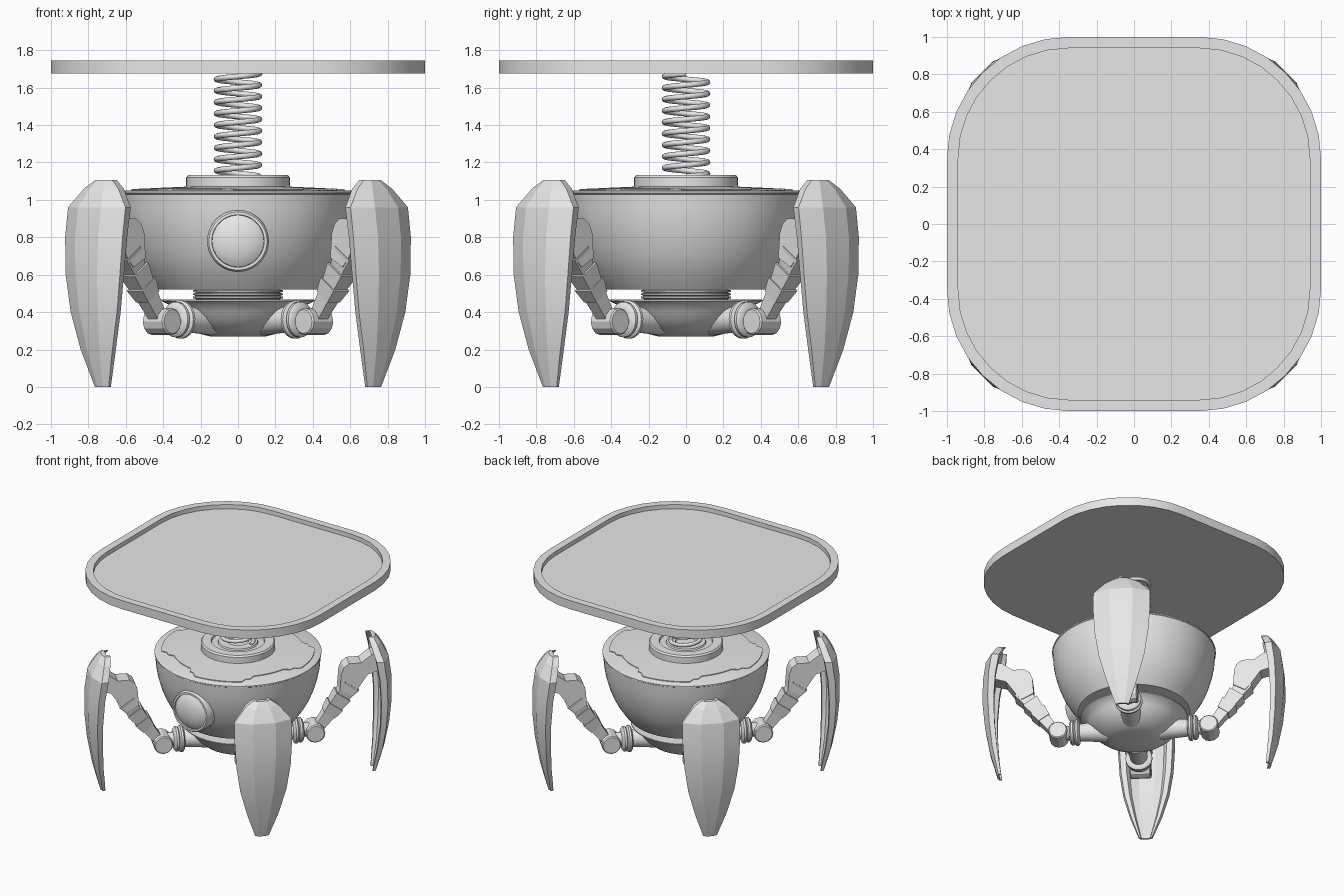
import bpy, bmesh, math
from mathutils import Matrix, Vector

if "Cube" in bpy.data.objects:
    bpy.data.objects.remove(bpy.data.objects["Cube"])

grey = bpy.data.materials.new("plain_grey")
grey.diffuse_color = (0.8, 0.8, 0.8, 1)
grey.use_nodes = True
grey.node_tree.nodes["Principled BSDF"].inputs["Base Color"].default_value = grey.diffuse_color


def finish(name, bm, smooth=35, matrix=None):
    bmesh.ops.recalc_face_normals(bm, faces=bm.faces)
    me = bpy.data.meshes.new(name)
    bm.to_mesh(me)
    bm.free()
    if matrix:
        me.transform(matrix)
    ob = bpy.data.objects.new(name, me)
    bpy.context.collection.objects.link(ob)
    me.materials.append(grey)
    if smooth:
        bpy.ops.object.select_all(action='DESELECT')
        ob.select_set(True)
        bpy.context.view_layer.objects.active = ob
        bpy.ops.object.shade_smooth_by_angle(angle=math.radians(smooth))
    return ob


def loft(rings, bm=None, wrap=False):
    """Skin closed rings of equal length; cap the ends unless wrapped."""
    bm = bm or bmesh.new()
    vs = [[bm.verts.new(p) for p in r] for r in rings]
    n = len(vs[0])
    pairs = list(zip(vs, vs[1:])) + ([(vs[-1], vs[0])] if wrap else [])
    for a, b in pairs:
        for i in range(n):
            j = (i + 1) % n
            bm.faces.new((a[i], a[j], b[j], b[i]))
    if not wrap:
        bm.faces.new(vs[0])
        bm.faces.new(vs[-1])
    return bm


def lathe(profile, seg=64):
    """Turn (radius, height) points round z."""
    return loft([[(r * math.cos(i * math.tau / seg), r * math.sin(i * math.tau / seg), z)
                  for i in range(seg)] for r, z in profile])


def prism(points, half):
    """Extrude an x-z outline sideways along y."""
    return loft([[(x, s * half, z) for x, z in points] for s in (-1, 1)])


# Tray with raised rim
def tray_ring(half, z):
    c, r = 0.35, half - 0.35
    return [(sx * c + r * math.cos(a), sy * c + r * math.sin(a), z)
            for q, (sx, sy) in enumerate(((1, 1), (-1, 1), (-1, -1), (1, -1)))
            for a in [math.pi / 2 * (q + k / 8) for k in range(9)]]

finish("tray", loft([tray_ring(1, 1.675), tray_ring(1, 1.745),
                     tray_ring(0.94, 1.745), tray_ring(0.94, 1.71)]), 30)

# Coil spring
turns, per = 9, 28
path = []
for i in range(turns * per + 1):
    a = i / per * math.tau
    path.append(Vector((0.115 * math.cos(a), 0.115 * math.sin(a), 1.125 + 0.55 * i / (turns * per))))
rings = []
for i, p in enumerate(path):
    out = Vector((p.x, p.y, 0)).normalized()
    rings.append([p + 0.015 * (out * math.cos(t) + Vector((0, 0, 1)) * math.sin(t))
                  for t in [k * math.tau / 8 for k in range(8)]])
finish("spring", loft(rings), 60)

# Bowl body, collar, neck and lower pod
finish("body", lathe([(0.2, 0.52), (0.425, 0.52), (0.47, 0.575), (0.51, 0.635), (0.54, 0.69),
                      (0.57, 0.765), (0.595, 0.85), (0.61, 0.93), (0.618, 1.03), (0.622, 1.033),
                      (0.622, 1.043), (0.605, 1.05), (0.25, 1.066)]))
finish("collar", lathe([(0.277, 1.05), (0.277, 1.12), (0.267, 1.132), (0.2, 1.132),
                        (0.195, 1.117), (0.15, 1.117), (0.145, 1.128), (0.08, 1.128), (0.075, 1.117)]))
neck = [(0.2, 0.45)]
for z in (0.47, 0.487, 0.504):
    neck += [(0.225, z), (0.24, z + 0.004), (0.24, z + 0.012), (0.225, z + 0.016)]
finish("neck", lathe(neck))
finish("lower_pod", lathe([(0.2, 0.468), (0.41, 0.468), (0.41, 0.46), (0.37, 0.44), (0.345, 0.4),
                           (0.31, 0.355), (0.26, 0.313), (0.2, 0.283), (0.15, 0.27)]))

# Notched plate on top of the body
outline = []
for i in range(96):
    k = i % 24
    r = 0.57 if k < 11 else 0.49 if 13 <= k < 22 else 0.53
    outline.append((r, i * math.tau / 96))
top = lambda r: 1.05 + (0.605 - r) * 0.0451
plate = [[(r * math.cos(a), r * math.sin(a), top(r) + dz) for r, a in ring]
         for ring, dz in ((outline, -0.004), (outline, 0.006),
                          ([(0.26, a) for _, a in outline], 0.006),
                          ([(0.26, a) for _, a in outline], -0.004))]
finish("top_plate", loft(plate, wrap=True), 20)

# Round eye on the front
face_front = Matrix.Translation((0, 0, 0.78)) @ Matrix.Rotation(math.pi / 2, 4, 'X')
finish("eye_ring", lathe([(0.165, 0.4), (0.165, 0.61), (0.155, 0.625), (0.14, 0.625), (0.138, 0.6)]),
       35, face_front)
finish("eye_lens", lathe([(0.138, 0.59), (0.138, 0.612), (0.115, 0.627), (0.08, 0.64), (0.04, 0.647),
                          (0.01, 0.649)]), 35, face_front)

# Leg blade stations: height, edge distance, half width, bulge, thickness
stations = [(0.0, 1.03, 0.052, 0.012, 0.02), (0.2, 1.07, 0.12, 0.025, 0.035),
            (0.4, 1.09, 0.175, 0.04, 0.04), (0.6, 1.098, 0.205, 0.05, 0.045),
            (0.8, 1.09, 0.217, 0.055, 0.05), (0.96, 1.068, 0.217, 0.055, 0.055),
            (1.06, 1.035, 0.13, 0.035, 0.05), (1.105, 1.015, 0.065, 0.02, 0.04)]


def blade():
    rings = []
    for z, r, w, b, t in stations:
        rings.append([(r, -w, z), (r + b, -0.4 * w, z), (r + b, 0.4 * w, z), (r, w, z),
                      (r - t, 0.93 * w, z), (r - t, 0.72 * w, z), (r - t * 0.3, 0.62 * w, z),
                      (r + b - t * 0.8, 0.3 * w, z), (r + b - t * 0.8, -0.3 * w, z),
                      (r - t * 0.3, -0.62 * w, z), (r - t, -0.72 * w, z), (r - t, -0.93 * w, z)])
    return loft(rings)


def arm():
    """Three stepped, tapering blocks from knee to bracket."""
    bm = bmesh.new()
    a, b = Vector((0.625, 0, 0.40)), Vector((0.84, 0, 0.70))
    d = (b - a).normalized()
    n = Vector((-d.z, 0, d.x))
    for t0, t1, h0, h1 in ((-0.1, 0.3, 0.035, 0.045), (0.27, 0.5, 0.05, 0.062),
                           (0.5, 0.76, 0.052, 0.064), (0.76, 1.05, 0.05, 0.068)):
        loft([[a.lerp(b, t) + n * h * s + Vector((0, h * 0.95 * y, 0))
               for s, y in ((-1, -1), (1, -1), (1, 1), (-1, 1))]
              for t, h in ((t0, h0), (t1, h1))], bm)
    return bm


bracket = [(0.76, 0.69), (0.77, 0.82), (0.79, 0.87), (0.83, 0.9), (0.92, 0.9), (1.0, 0.96),
           (1.08, 0.96), (1.1, 0.84), (0.97, 0.8), (0.89, 0.68), (0.85, 0.64)]
radial = Matrix.Translation((0, 0, 0.36)) @ Matrix.Rotation(math.pi / 2, 4, 'Y')
knee_turn = Matrix.Translation((0.575, 0, 0.35)) @ Matrix.Rotation(math.pi / 2, 4, 'X')

# Four legs on the diagonals
for i, label in enumerate(("back_right", "back_left", "front_left", "front_right")):
    spin = Matrix.Rotation(math.radians(45 + 90 * i), 4, 'Z')
    finish("blade_" + label, blade(), 12, spin)
    finish("arm_" + label, arm(), 0, spin)
    finish("bracket_" + label, prism(bracket, 0.062), 30, spin)
    finish("knee_" + label, lathe([(0.065, -0.08), (0.073, -0.072), (0.073, 0.072), (0.065, 0.08)], 12),
           0, spin @ knee_turn)
    finish("hip_" + label, lathe([(0.085, 0.2), (0.075, 0.3), (0.066, 0.41), (0.09, 0.415),
                                  (0.102, 0.425), (0.102, 0.44), (0.09, 0.45), (0.085, 0.452),
                                  (0.095, 0.46), (0.095, 0.475), (0.08, 0.488), (0.055, 0.492),
                                  (0.05, 0.56)], 32), 40, spin @ radial)
